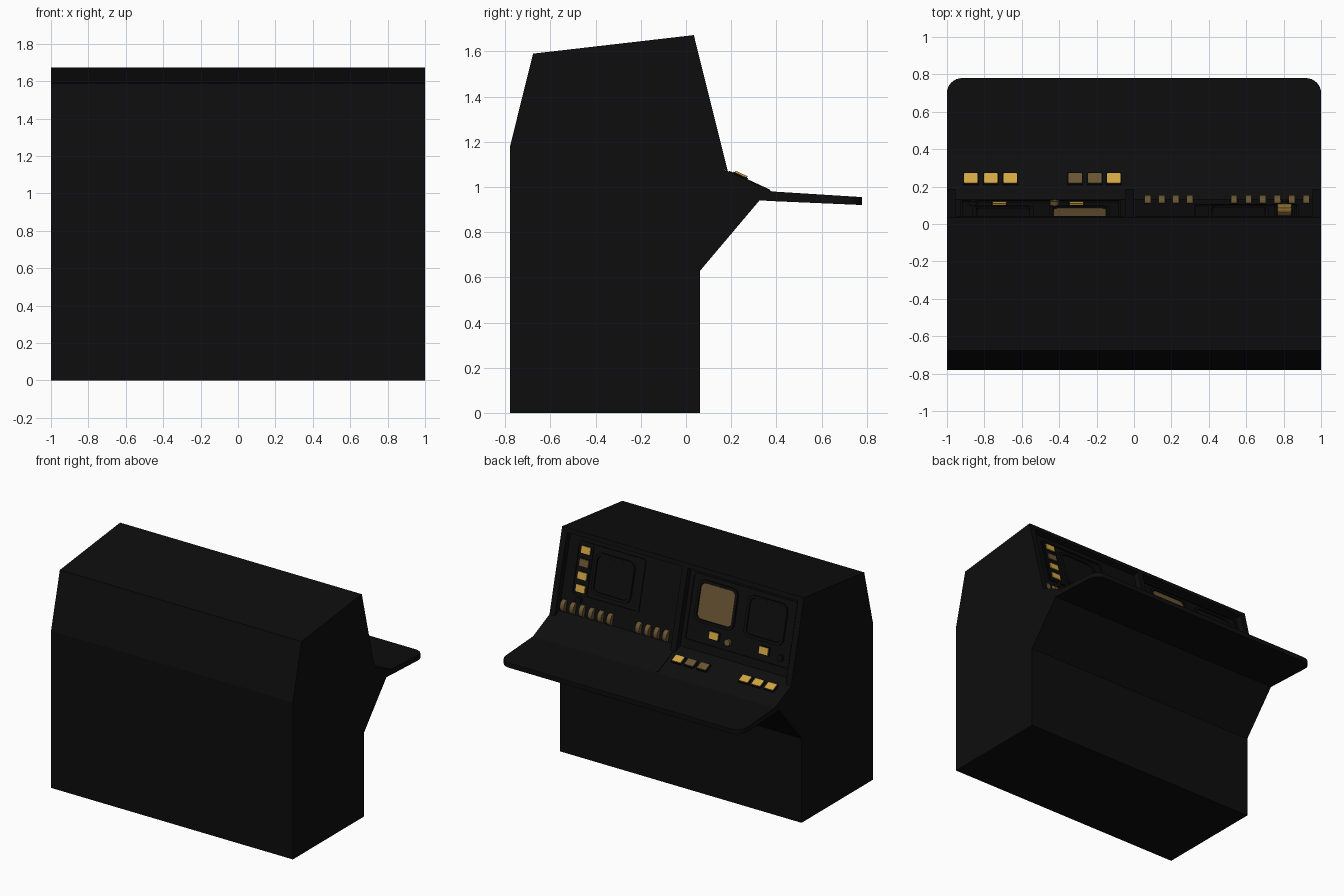
import bpy, bmesh, math
from mathutils import Vector

cube = bpy.data.objects.get("Cube")
if cube:
    bpy.data.objects.remove(cube, do_unlink=True)


def material(name, rgb, rough=0.6):
    m = bpy.data.materials.new(name)
    m.use_nodes = True
    m.diffuse_color = (*rgb, 1)
    node = m.node_tree.nodes["Principled BSDF"]
    node.inputs["Base Color"].default_value = (*rgb, 1)
    node.inputs["Roughness"].default_value = rough
    return m


BLACK = material("console_black", (0.004, 0.004, 0.004))
GOLD = material("lit_amber", (0.64, 0.38, 0.055))
DIM = material("unlit_amber", (0.14, 0.09, 0.033))


def finish(name, bm, mat):
    bmesh.ops.recalc_face_normals(bm, faces=bm.faces)
    mesh = bpy.data.meshes.new(name)
    bm.to_mesh(mesh)
    bm.free()
    mesh.materials.append(mat)
    ob = bpy.data.objects.new(name, mesh)
    bpy.context.collection.objects.link(ob)
    return ob


def prism(name, lower, upper, mat):
    """Solid between two matching outlines."""
    bm = bmesh.new()
    a = [bm.verts.new(p) for p in lower]
    b = [bm.verts.new(p) for p in upper]
    bm.faces.new(a)
    bm.faces.new(b)
    n = len(a)
    for i in range(n):
        j = (i + 1) % n
        bm.faces.new((a[i], a[j], b[j], b[i]))
    return finish(name, bm, mat)


def across(name, profile, x0, x1, mat=BLACK):
    """Side profile (y, z) extruded from x0 to x1."""
    return prism(name, [(x0, y, z) for y, z in profile],
                 [(x1, y, z) for y, z in profile], mat)


def rounded(w, h, r, seg=4):
    pts = []
    for k, (sx, sy) in enumerate([(1, 1), (-1, 1), (-1, -1), (1, -1)]):
        for i in range(seg + 1):
            a = math.pi / 2 * (k + i / seg)
            pts.append((sx * (w / 2 - r) + r * math.cos(a),
                        sy * (h / 2 - r) + r * math.sin(a)))
    return pts


class Plane:
    """Sloping work surface, addressed by x and distance up the slope."""

    def __init__(self, low, high):
        self.origin = Vector((0, *low))
        self.up = (Vector((0, *high)) - self.origin).normalized()
        self.out = Vector((0, self.up.z, -self.up.y))

    def at(self, x, s, d):
        return self.origin + Vector((x, 0, 0)) + self.up * s + self.out * d

    def plate(self, name, x, s, w, h, d, mat=BLACK, r=0.006, base=-0.004):
        pts = rounded(w, h, r)
        return prism(name, [self.at(x + a, s + b, base) for a, b in pts],
                     [self.at(x + a, s + b, d) for a, b in pts], mat)

    def ring(self, name, x, s, w, h, border, d, r):
        outer = rounded(w, h, r)
        inner = rounded(w - 2 * border, h - 2 * border, r * 0.7)
        bm = bmesh.new()
        rows = [[bm.verts.new(self.at(x + a, s + b, e)) for a, b in pts]
                for pts, e in ((outer, 0), (outer, d), (inner, d), (inner, 0))]
        n = len(outer)
        for k in range(4):
            p, q = rows[k], rows[(k + 1) % 4]
            for i in range(n):
                j = (i + 1) % n
                bm.faces.new((p[i], p[j], q[j], q[i]))
        return finish(name, bm, BLACK)


# Cabinet with the instrument face set back below a top lip
PANEL_LOW, PANEL_HIGH = (0.132, 1.094), (-0.001, 1.629)
LIP, BROW = (0.0425, 1.64), (0.185, 1.07)
across("cabinet", [(-0.78, 0), (0.063, 0), (0.063, 0.63), (0.325, 0.94),
                   (0.38, 0.938), (0.38, 0.98), PANEL_LOW, PANEL_HIGH, LIP,
                   (0.035, 1.672), (-0.677, 1.59), (-0.78, 1.175)], -1, 1)

# Side cheeks and centre rib
for name, x0, x1 in (("right_cheek", -1, -0.955), ("centre_rib", -0.045, 0),
                     ("left_cheek", 0.955, 1)):
    across(name, [BROW, LIP, PANEL_HIGH, PANEL_LOW], x0, x1)

# Desk shelf with rounded outer corners
outline = [(-1, 0.36), (1, 0.36)]
for cx, start in ((0.92, 0), (-0.92, math.pi / 2)):
    for i in range(9):
        a = start + math.pi / 2 * i / 8
        outline.append((cx + 0.08 * math.cos(a), 0.70 + 0.08 * math.sin(a)))
prism("desk_shelf", [(x, y, 0.94 - 0.0435 * (y - 0.32)) for x, y in outline],
      [(x, y, 0.98 - 0.0625 * (y - 0.38)) for x, y in outline], BLACK)

panel = Plane(PANEL_LOW, PANEL_HIGH)
desk = Plane((0.38, 0.98), BROW)

# Screens in raised frames
for name, x, s, mat in (("left_screen", 0.56, 0.325, BLACK),
                        ("middle_screen", -0.29, 0.35, DIM),
                        ("right_screen", -0.70, 0.345, BLACK)):
    panel.plate(name, x, s, 0.28, 0.25, 0.008, mat, 0.035)
    panel.ring(name + "_frame", x, s, 0.325, 0.295, 0.02, 0.016, 0.05)

# Raised trim borders around the instrument groups
panel.ring("right_group_border", -0.50, 0.29, 0.86, 0.48, 0.012, 0.008, 0.02)
panel.ring("left_group_border", 0.60, 0.325, 0.56, 0.38, 0.012, 0.008, 0.02)
panel.plate("button_column_plate", 0.805, 0.325, 0.11, 0.37, 0.006)


def button(surface, name, x, s, w, h, mat):
    surface.plate(name + "_bezel", x, s, w + 0.012, h + 0.012, 0.009)
    surface.plate(name, x, s, w, h, 0.016, mat)


# Column of four buttons and small buttons below the screens
for i in range(4):
    button(panel, f"column_button_{i + 1}", 0.805, 0.19 + 0.09 * i,
           0.075, 0.05, DIM if i == 2 else GOLD)
for name, x in (("middle_button", -0.307), ("right_button", -0.72)):
    button(panel, name, x, 0.137, 0.075, 0.05, GOLD)

# Round knobs
for name, x, s, mat in (("middle_knob", -0.425, 0.12, DIM),
                        ("right_knob", -0.86, 0.12, BLACK),
                        ("column_knob", 0.805, 0.11, BLACK)):
    panel.plate(name, x, s, 0.046, 0.046, 0.022, mat, 0.0225)

# Desk buttons in two groups of three
for i, x in enumerate((-0.872, -0.765, -0.662, -0.315, -0.21, -0.108)):
    button(desk, f"desk_button_{i + 1}", x, 0.155, 0.073, 0.058,
           DIM if i in (3, 4) else GOLD)

# Curved lever slats along the foot of the panel
arc = []
for i in range(9):
    a = math.pi * i / 8
    p = panel.at(0, 0.04 - 0.042 * math.cos(a), 0.032 * math.sin(a))
    arc.append((p.y, p.z))
slats = [0.073 + 0.075 * i for i in range(4)] + [0.535 + 0.077 * i for i in range(6)]
for i, x in enumerate(slats):
    across(f"lever_slat_{i + 1}", arc, x - 0.017, x + 0.017, DIM)

# Desk seam strip in line with the centre rib
desk.plate("desk_seam", -0.022, 0.11, 0.012, 0.2, 0.004, BLACK, 0.002)
